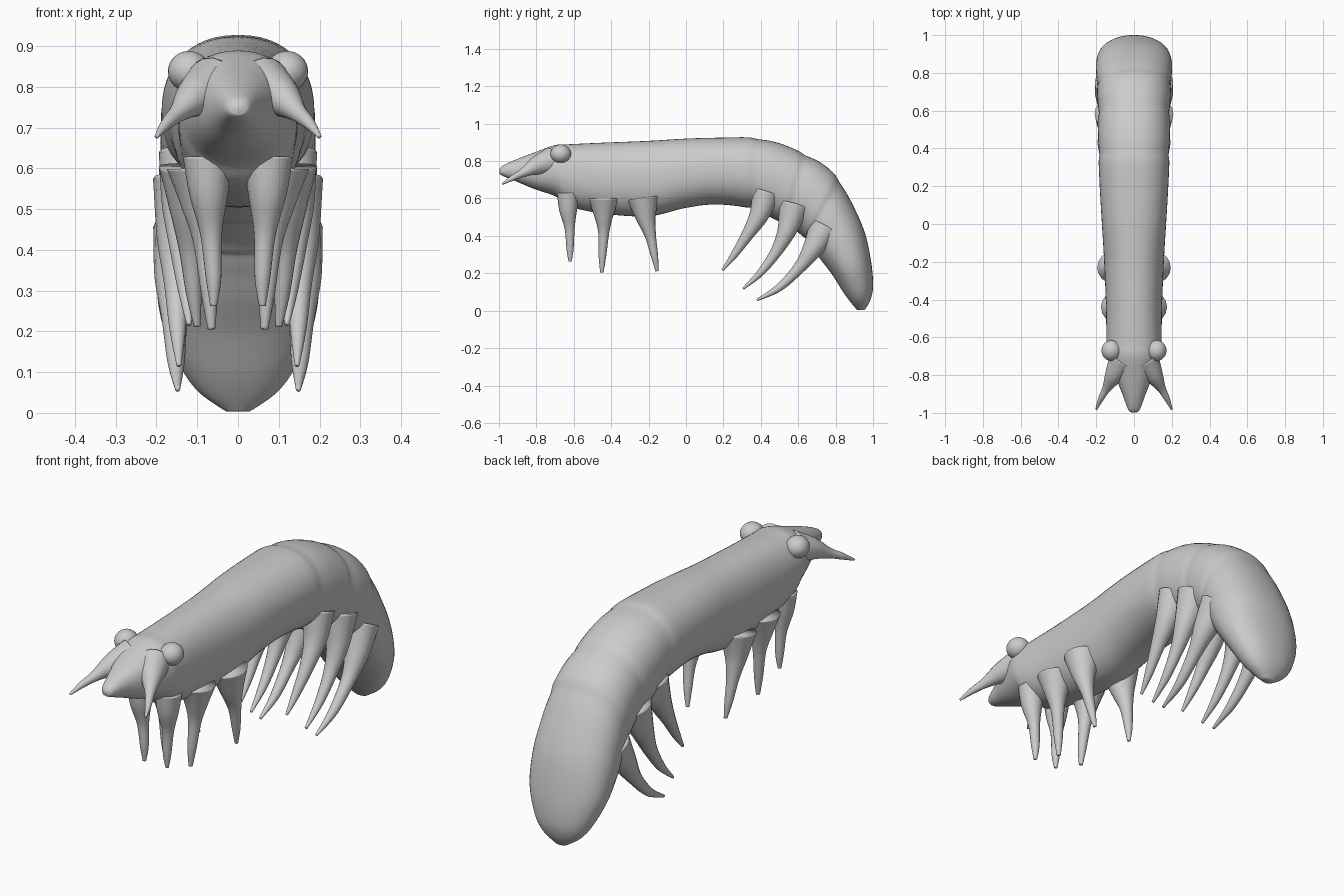
import bpy, bmesh, math
from mathutils import Vector


def catmull(pts, u):
    # smooth interpolation through tuples, u in 0..len-1
    n = len(pts)
    i = min(int(u), n - 2)
    t = u - i
    p = [Vector(pts[max(0, min(n - 1, i + k))]) for k in (-1, 0, 1, 2)]
    return 0.5 * (2 * p[1] + (p[2] - p[0]) * t
                  + (2 * p[0] - 5 * p[1] + 4 * p[2] - p[3]) * t * t
                  + (3 * p[1] - p[0] - 3 * p[2] + p[3]) * t ** 3)


def skin(name, rings):
    # closed tube through a list of point rings
    bm = bmesh.new()
    loops = [[bm.verts.new(c) for c in r] for r in rings]
    n = len(loops[0])
    for a, b in zip(loops, loops[1:]):
        for j in range(n):
            k = (j + 1) % n
            bm.faces.new((a[j], a[k], b[k], b[j]))
    bm.faces.new(loops[0][::-1])
    bm.faces.new(loops[-1])
    bmesh.ops.recalc_face_normals(bm, faces=bm.faces)
    for f in bm.faces:
        f.smooth = True
    me = bpy.data.meshes.new(name)
    bm.to_mesh(me)
    bm.free()
    ob = bpy.data.objects.new(name, me)
    bpy.context.collection.objects.link(ob)
    return ob


def spike(name, path, sides=16, steps=8):
    # tapered, flared limb along points (x, y, z, radius)
    rings = []
    total = (len(path) - 1) * steps
    for s in range(total + 1):
        u = s / steps
        q = catmull(path, u)
        d = catmull(path, min(u + .05, len(path) - 1)) - catmull(path, max(u - .05, 0))
        t = Vector(d[:3]).normalized()
        a = t.cross(Vector((1, 0, 0))).normalized()
        b = t.cross(a)
        c, r = Vector(q[:3]), max(q[3], .002)
        rings.append([c + r * (math.cos(w) * a + math.sin(w) * b)
                      for w in (2 * math.pi * j / sides for j in range(sides))])
    return skin(name, rings)


# Body sections: top y, top z, bottom y, bottom z, half width
body = [
    (-.998, .757, -.998, .737, .012),
    (-.975, .778, -.985, .723, .032),
    (-.90, .812, -.90, .688, .062),
    (-.80, .850, -.81, .650, .100),
    (-.70, .885, -.70, .612, .138),
    (-.62, .890, -.63, .560, .146),
    (-.45, .898, -.45, .520, .148),
    (-.20, .908, -.20, .505, .158),
    (0, .920, 0, .550, .170),
    (.18, .925, .16, .568, .180),
    (.36, .925, .33, .550, .188),
    (.50, .895, .42, .515, .190),
    (.62, .845, .52, .465, .191),
    (.73, .785, .59, .425, .193),
    (.81, .710, .63, .390, .196),
    (.89, .570, .67, .345, .199),
    (.955, .420, .715, .280, .202),
    (.99, .260, .78, .195, .188),
    (1.0, .130, .84, .100, .142),
    (.985, .055, .88, .045, .095),
    (.955, .004, .915, .004, .030),
]
grooves = (10.1, 12.1, 14.1)  # shell plate edges along the back
rings, N, S = [], 48, 8
for s in range((len(body) - 1) * S + 1):
    u = s / S
    q = catmull(body, u)
    k = 1.0
    for g in grooves:
        e = u - g
        k -= .028 * (math.exp(-(e / .45) ** 2) if e > 0 else math.exp(-(e / .1) ** 2))
    top, bot = Vector((0, q[0], q[1])), Vector((0, q[2], q[3]))
    c, h = (top + bot) / 2, (top - bot) / 2
    ring = []
    for j in range(N):
        w = 2 * math.pi * j / N
        cx, sx = math.cos(w), math.sin(w)
        x = math.copysign(abs(cx) ** .9, cx)
        z = math.copysign(abs(sx) ** .9, sx)
        ring.append(c + k * (h * z + Vector((q[4] * x, 0, 0))))
    rings.append(ring)
skin("body", rings)

# Limb paths for the +x side: x, y, z, radius
limbs = {
    "front_leg_1": [(.075, -.63, .63, .06), (.072, -.63, .54, .048), (.066, -.622, .44, .027),
                    (.06, -.62, .33, .019), (.06, -.62, .262, .008)],
    "front_leg_2": [(.09, -.44, .60, .085), (.088, -.44, .51, .052), (.08, -.44, .42, .030),
                    (.07, -.447, .29, .020), (.065, -.45, .205, .009)],
    "front_leg_3": [(.11, -.23, .60, .085), (.115, -.215, .50, .054), (.115, -.19, .40, .030),
                    (.108, -.168, .29, .019), (.10, -.155, .212, .008)],
    "rear_leg_1": [(.12, .43, .63, .075), (.135, .39, .51, .052), (.135, .325, .40, .032),
                   (.127, .255, .295, .019), (.12, .195, .217, .006)],
    "rear_leg_2": [(.125, .58, .56, .085), (.148, .54, .43, .052), (.15, .485, .32, .032),
                   (.148, .40, .205, .020), (.145, .305, .117, .006)],
    "rear_leg_3": [(.125, .74, .44, .085), (.15, .68, .335, .056), (.155, .61, .235, .033),
                   (.152, .50, .125, .021), (.148, .38, .057, .006)],
    "feeler": [(.06, -.72, .80, .075), (.105, -.80, .775, .050), (.145, -.87, .738, .024),
               (.175, -.925, .71, .015), (.20, -.982, .678, .005)],
}
for side, sx in (("right", 1), ("left", -1)):
    for name, path in limbs.items():
        spike(f"{name}_{side}", [(sx * x, y, z, r) for x, y, z, r in path])
    # Eye bump
    bpy.ops.mesh.primitive_uv_sphere_add(segments=24, ring_count=16, radius=1,
                                         location=(sx * .120, -.67, .838))
    eye = bpy.context.object
    eye.name = f"eye_{side}"
    eye.scale = (.052, .055, .050)
    bpy.ops.object.shade_smooth()
